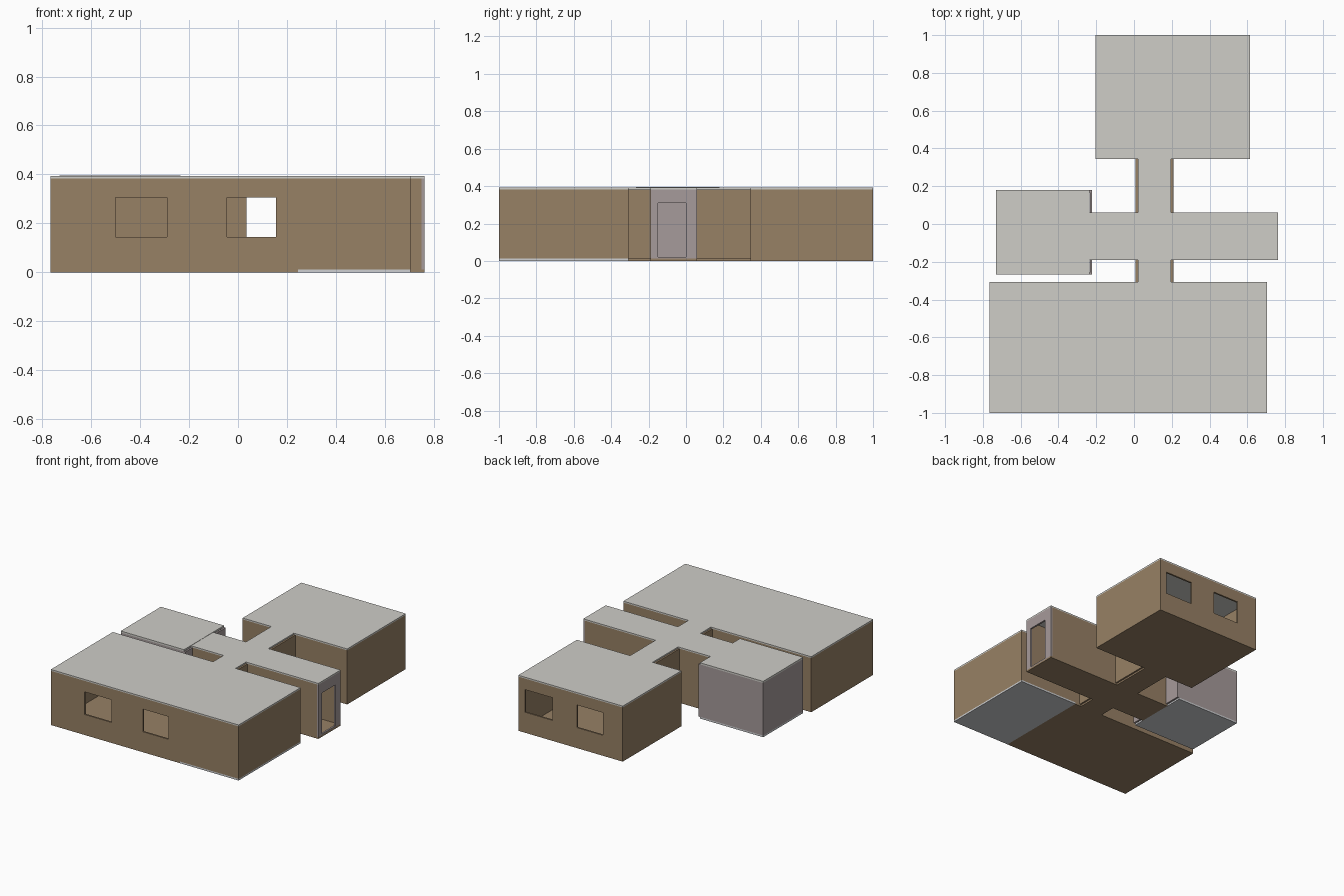
import bpy, bmesh

if "Cube" in bpy.data.objects:
    bpy.data.objects.remove(bpy.data.objects["Cube"])

T = 0.012            # wall and slab thickness
Z0, Z1 = 0.012, 0.383  # wall bottom and top
H = T / 2


def material(name, rgb):
    m = bpy.data.materials.new(name)
    m.diffuse_color = (*rgb, 1)
    m.use_nodes = True
    m.node_tree.nodes["Principled BSDF"].inputs["Base Color"].default_value = m.diffuse_color
    return m


BROWN = material("warm_brown", (0.31, 0.218, 0.130))
MAUVE = material("mauve_grey", (0.38, 0.325, 0.325))
CEIL = material("pale_grey", (0.62, 0.61, 0.575))
TILE = material("cool_grey", (0.62, 0.63, 0.645))


def add_object(name, bm, mat):
    me = bpy.data.meshes.new(name)
    bm.to_mesh(me)
    bm.free()
    me.materials.append(mat)
    ob = bpy.data.objects.new(name, me)
    bpy.context.collection.objects.link(ob)
    return ob


def slab(name, x0, x1, y0, y1, z0, z1, mat):
    bm = bmesh.new()
    bmesh.ops.create_cube(bm, size=1)
    for v in bm.verts:
        v.co = ((x0 + x1) / 2 + v.co.x * (x1 - x0),
                (y0 + y1) / 2 + v.co.y * (y1 - y0),
                (z0 + z1) / 2 + v.co.z * (z1 - z0))
    return add_object(name, bm, mat)


def wall(name, axis, at, a, b, mat, holes=()):
    """Upright wall running along axis, centred on `at`; holes are (u0, u1, z0, z1)."""
    us = sorted({a, b, *[u for h in holes for u in h[:2]]})
    zs = sorted({Z0, Z1, *[z for h in holes for z in h[2:]]})
    bm = bmesh.new()
    for u0, u1 in zip(us, us[1:]):
        for z0, z1 in zip(zs, zs[1:]):
            um, zm = (u0 + u1) / 2, (z0 + z1) / 2
            if any(h[0] < um < h[1] and h[2] < zm < h[3] for h in holes):
                continue
            pts = [(u0, z0), (u1, z0), (u1, z1), (u0, z1)]
            bm.faces.new([bm.verts.new((u, at, z) if axis == "x" else (at, u, z))
                          for u, z in pts])
    bmesh.ops.remove_doubles(bm, verts=bm.verts, dist=1e-5)
    ob = add_object(name, bm, mat)
    mod = ob.modifiers.new("thickness", "SOLIDIFY")
    mod.thickness, mod.offset = T, 0
    return ob


def floor_and_ceiling(room, x0, x1, y0, y1, mat, top=0.393):
    slab(room + "_floor", x0, x1, y0, y1, 0, Z0, mat)
    slab(room + "_ceiling", x0, x1, y0, y1, Z1, top, CEIL)


def window(x0, x1):
    return (x0, x1, 0.145, 0.305)


def door(u0, u1):
    return (u0, u1, Z0, 0.31)


# Floors and ceilings
floor_and_ceiling("south_room", -0.765, 0.245, -1, -0.307, BROWN)
floor_and_ceiling("south_side_room", 0.245, 0.705, -1, -0.307, TILE)
floor_and_ceiling("north_room", -0.205, 0.613, 0.345, 1, BROWN)
floor_and_ceiling("corridor", -0.235, 0.762, -0.19, 0.06, BROWN)
floor_and_ceiling("west_room", -0.73, -0.235, -0.268, 0.18, TILE, 0.395)
for name, y0, y1 in (("south_passage", -0.307, -0.19), ("north_passage", 0.06, 0.345)):
    floor_and_ceiling(name, 0.02, 0.196, y0, y1, BROWN)
    for side, x in (("west", 0.014), ("east", 0.202)):
        wall(f"{name}_{side}_wall", "y", x, y0, y1, BROWN)

# South rooms, with front windows, a passage door and a partition
wall("south_front_wall", "x", -1 + H, -0.765, 0.705, BROWN,
     [window(-0.5, -0.29), window(-0.045, 0.155)])
wall("south_back_wall", "x", -0.307 - H, -0.765, 0.705, BROWN, [door(0.035, 0.18)])
for name, x, holes in (("south_west_wall", -0.765 + H, []),
                       ("south_partition", 0.245, [door(-0.73, -0.58)]),
                       ("south_east_wall", 0.705 - H, [])):
    wall(name, "y", x, -1 + T, -0.307 - T, BROWN, holes)

# North room, with back windows and a passage door
wall("north_back_wall", "x", 1 - H, -0.205, 0.613, BROWN,
     [window(-0.05, 0.155), window(0.345, 0.56)])
wall("north_front_wall", "x", 0.345 + H, -0.205, 0.613, BROWN, [door(0.035, 0.18)])
for name, x in (("north_west_wall", -0.205 + H), ("north_east_wall", 0.613 - H)):
    wall(name, "y", x, 0.345 + T, 1 - T, BROWN)

# Corridor side walls, open to the passages, and the entrance end
for name, y in (("corridor_south_wall", -0.19 + H), ("corridor_north_wall", 0.06 - H)):
    wall(name, "x", y, -0.222, 0.75, BROWN, [(0.02, 0.196, Z0, Z1)])
wall("entrance_wall", "y", 0.762 - H, -0.19, 0.06, MAUVE, [(-0.15, 0.0, 0.02, 0.31)])

# West room, entered from the corridor
for name, y in (("west_room_front_wall", -0.268 + H), ("west_room_back_wall", 0.18 - H)):
    wall(name, "x", y, -0.73, -0.234, MAUVE)
wall("west_room_outer_wall", "y", -0.73 + H, -0.268 + T, 0.18 - T, MAUVE)
wall("west_room_door_wall", "y", -0.228, -0.268, 0.18, MAUVE, [door(-0.15, 0.0)])
